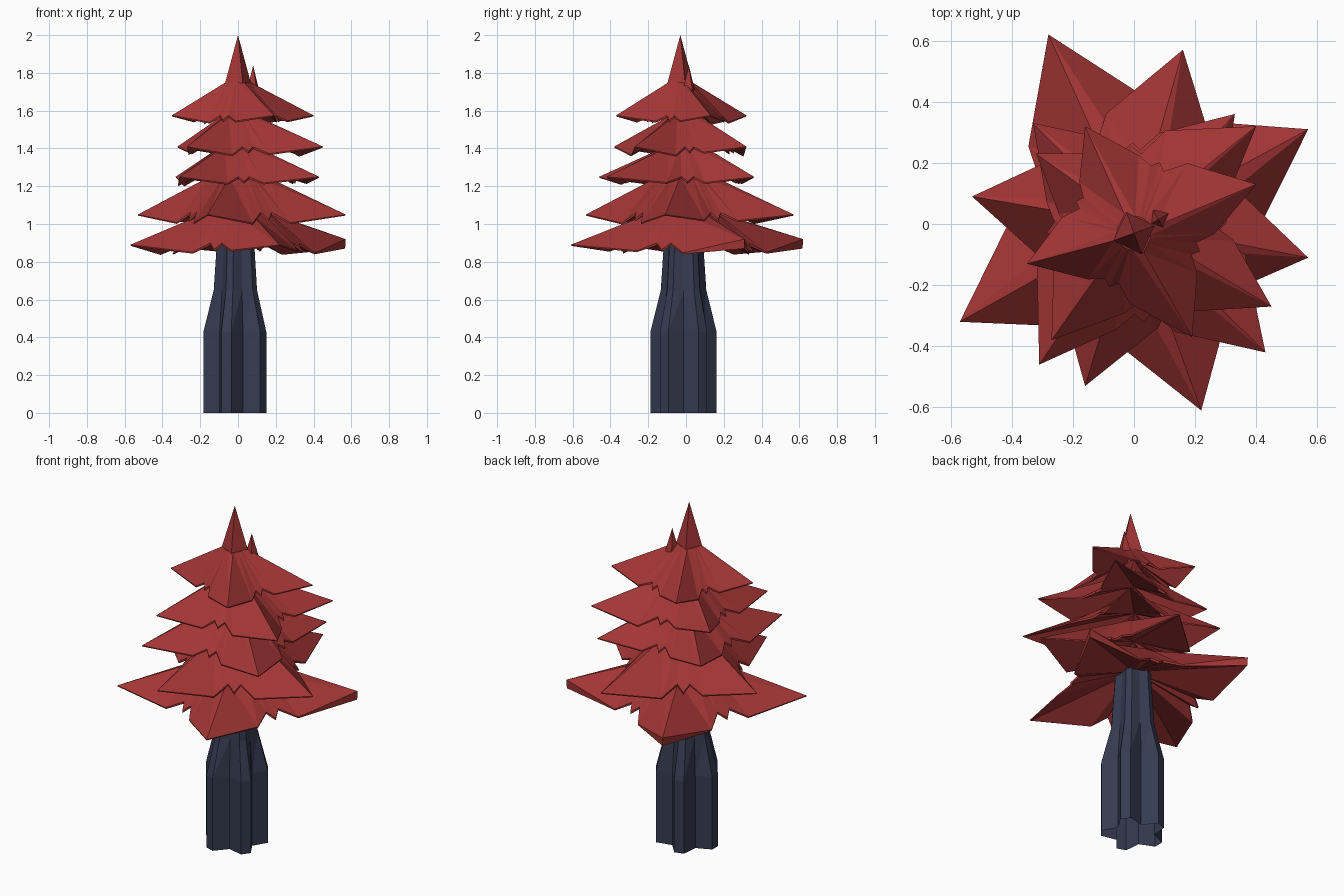
import bpy, bmesh, math, random
from mathutils import Matrix
from math import sin, cos, radians, atan2, hypot, pi

if "Cube" in bpy.data.objects:
    bpy.data.objects.remove(bpy.data.objects["Cube"])

random.seed(4)


def material(name, col):
    m = bpy.data.materials.new(name)
    m.diffuse_color = (*col, 1)
    m.use_nodes = True
    m.node_tree.nodes["Principled BSDF"].inputs["Base Color"].default_value = m.diffuse_color
    return m


RED = material("red foliage", (0.37, 0.036, 0.036))
BARK = material("slate bark", (0.036, 0.044, 0.082))


def finish(name, bm, mat):
    bmesh.ops.recalc_face_normals(bm, faces=bm.faces)
    me = bpy.data.meshes.new(name)
    bm.to_mesh(me)
    bm.free()
    me.materials.append(mat)
    ob = bpy.data.objects.new(name, me)
    bpy.context.collection.objects.link(ob)
    return ob


def bridge(bm, a, b):
    n = len(a)
    for i in range(n):
        j = (i + 1) % n
        bm.faces.new((a[i], a[j], b[j]))
        bm.faces.new((a[i], b[j], b[i]))


def tier(name, tips, z, neck_r, neck_z, blunt=(), center=(0, 0)):
    """Four-pointed drooping star: neck ring, jagged rim, hollow underside."""
    bm = bmesh.new()
    polar = sorted((atan2(y, x) % (2 * pi), hypot(x, y), i in blunt)
                   for i, (x, y) in enumerate(tips))
    n = len(polar)
    neck, rim, under = [], [], []

    def add(a, r, h, t, nk=0.8):
        x, y = r * cos(a), r * sin(a)
        rim.append(bm.verts.new((x, y, h)))
        under.append(bm.verts.new((x * 0.995, y * 0.995, h - t)))
        neck.append(bm.verts.new((center[0] + nk * neck_r * cos(a),
                                  center[1] + nk * neck_r * sin(a), neck_z)))

    for k, (a, r, flat) in enumerate(polar):
        a2, r2, _ = polar[(k + 1) % n]
        gap = (a2 - a) % (2 * pi)
        prev = (a - polar[k - 1][0]) % (2 * pi)
        low = z - 0.037
        add(a - prev * 0.31, r * 0.63, low + random.uniform(-.01, .01), 0.008)
        add(a, r, z + (0.03 if flat else 0), 0.05 if flat else 0.006, 1.0)
        add(a + gap * 0.31, r * 0.63, low + random.uniform(-.01, .01), 0.008)
        # small broken notches, cut back along the slope between the points
        m = (r + r2) / 2
        rise = 0.75 * (neck_z - low) * 0.11 * m / (0.62 * m - neck_r * 0.8)
        add(a + gap * 0.43, m * 0.51, low + rise, 0.012)
        add(a + gap * 0.5, m * 0.56, low + 0.012, 0.012)
        add(a + gap * 0.57, m * 0.51, low + rise, 0.012)
    bridge(bm, neck, rim)
    bridge(bm, rim, under)
    bm.faces.new(neck)
    c = bm.verts.new((0, 0, z + 0.7 * (neck_z - z)))
    for i in range(len(under)):
        bm.faces.new((under[i], c, under[(i + 1) % len(under)]))
    return finish(name, bm, RED)


# Foliage tiers, bottom to top
tier("foliage_tier_1", [(.57, .31), (-.28, .62), (-.57, -.32), (.22, -.61)],
     0.89, 0.22, 1.05, blunt=(0, 1))
tier("foliage_tier_2", [(.57, -.11), (.16, .57), (-.53, .09), (-.16, -.53)],
     1.05, 0.155, 1.25)
tier("foliage_tier_3", [(.43, -.42), (.33, .36), (-.33, .33), (-.31, -.46)],
     1.25, 0.13, 1.41)
tier("foliage_tier_4", [(.45, -.27), (.40, .32), (-.32, .23), (-.27, -.38)],
     1.41, 0.09, 1.58)
tier("foliage_tier_5", [(.40, .13), (-.16, .32), (-.35, -.13), (.19, -.37)],
     1.575, 0.07, 1.75, center=(0, -.03))


def cone(name, x, y, z0, z1, r0, r1, sides, turn=0):
    bm = bmesh.new()
    bmesh.ops.create_cone(bm, cap_ends=False, segments=sides, radius1=r0,
                          radius2=r1, depth=z1 - z0,
                          matrix=Matrix.Translation((x, y, (z0 + z1) / 2))
                          @ Matrix.Rotation(radians(turn), 4, 'Z'))
    return finish(name, bm, RED)


# The two top spikes
cone("top_spike", 0, -.03, 1.745, 2.0, 0.073, 0, 4, 20)
cone("side_spike", 0.08, 0.015, 1.66, 1.84, 0.05, 0, 4, 30)

# Trunk: five blunt buttress lobes melting into a narrow stem, open below
bm = bmesh.new()
rings = []
for z, tip, valley in ((0, .177, .11), (.43, .177, .11),
                       (.65, .122, .095), (.98, .100, .08)):
    ring = []
    for k in range(5):
        for off, r in ((-9, tip), (9, tip), (36, valley)):
            a = radians(k * 72 + off + 36)
            ring.append(bm.verts.new((-.008 + r * cos(a),
                                      -.013 + r * sin(a), z)))
    rings.append(ring)
for a, b in zip(rings, rings[1:]):
    bridge(bm, a, b)
finish("trunk", bm, BARK)
